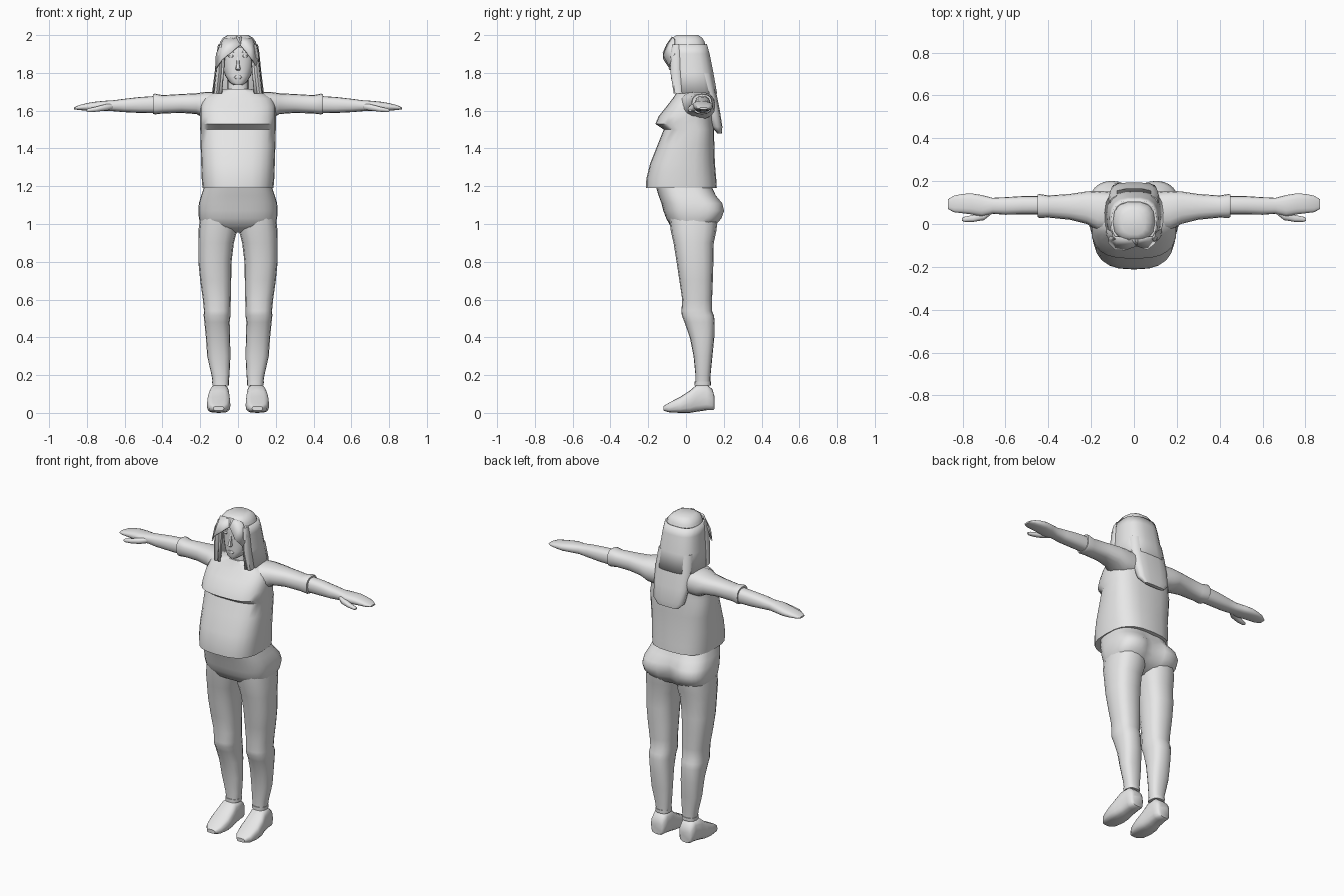
import bpy, bmesh, math

grey = bpy.data.materials.new("plain grey")
grey.diffuse_color = (0.8, 0.8, 0.8, 1)


def finish(name, bm, mirror=False, thick=0, angle=50):
    bmesh.ops.recalc_face_normals(bm, faces=bm.faces)
    me = bpy.data.meshes.new(name)
    bm.to_mesh(me)
    bm.free()
    me.materials.append(grey)
    me.shade_smooth()
    me.set_sharp_from_angle(angle=math.radians(angle))
    ob = bpy.data.objects.new(name, me)
    bpy.context.collection.objects.link(ob)
    if thick:
        m = ob.modifiers.new("thickness", 'SOLIDIFY')
        m.thickness, m.offset = thick, 0
    if mirror:
        m = ob.modifiers.new("mirror", 'MIRROR')
        m.use_mirror_merge = False
    return ob


def loft(name, rings, axis='z', n=16, p=2.5, mirror=False, gap=0, thick=0, warp=None):
    """Skin superellipse rings (position, a0, a1, b0, b1); gap opens the -b side."""
    bm = bmesh.new()
    loops = []
    for t, a0, a1, b0, b1 in rings:
        loop = []
        for i in range(n):
            if gap:
                ang = -math.pi / 2 + gap + (2 * math.pi - 2 * gap) * i / (n - 1)
            else:
                ang = 2 * math.pi * i / n
            c, s = math.cos(ang), math.sin(ang)
            a = (a0 + a1) / 2 + (a1 - a0) / 2 * math.copysign(abs(c) ** (2 / p), c)
            b = (b0 + b1) / 2 + (b1 - b0) / 2 * math.copysign(abs(s) ** (2 / p), s)
            co = {'z': (a, b, t), 'x': (t, a, b), 'y': (a, t, b)}[axis]
            loop.append(bm.verts.new(warp(*co) if warp else co))
        loops.append(loop)
    for lo, hi in zip(loops, loops[1:]):
        for i in range(n - 1 if gap else n):
            j = (i + 1) % n
            bm.faces.new((lo[i], lo[j], hi[j], hi[i]))
    if not gap:
        bm.faces.new(loops[0])
        bm.faces.new(loops[-1])
    return finish(name, bm, mirror, thick)


def sheet(name, pts, thick=0.008, mirror=False):
    bm = bmesh.new()
    bm.faces.new([bm.verts.new(p) for p in pts])
    bmesh.ops.triangulate(bm, faces=bm.faces)
    return finish(name, bm, mirror, thick)


def sym(*rows):
    """Rows (position, half width, b0, b1) to full ring rows."""
    return [(t, -w, w, b0, b1) for t, w, b0, b1 in rows]


# Shirt body with belly, bust ledge and sloping shoulders
loft("shirt", sym((1.19, .188, -.212, .163), (1.24, .192, -.21, .16), (1.32, .195, -.19, .153),
                  (1.42, .198, -.15, .15), (1.50, .2, -.118, .148), (1.53, .2, -.162, .147),
                  (1.57, .2, -.145, .145), (1.62, .2, -.105, .142), (1.665, .185, -.07, .135),
                  (1.695, .135, -.05, .12), (1.715, .07, -.04, .1)), n=24, p=2.8)


# Hips, with the back pushed out at each side and a cleft in the middle
def seat(x, y, z):
    if y > 0.03:
        k = max(0, 1 - abs(z - 1.07) / .13)
        y += k * (.03 * abs(x) / .2 - .035 * math.exp(-(x / .05) ** 2))
    return x, y, z


loft("hips", sym((.955, .05, -.02, .08), (.985, .19, -.08, .15), (1.03, .207, -.105, .185),
                 (1.07, .21, -.12, .195), (1.11, .207, -.13, .19), (1.15, .195, -.145, .16),
                 (1.2, .178, -.16, .135)), n=32, p=2.8, warp=seat)

# Trouser legs
loft("leg", [(.15, .05, .132, .05, .128), (.2, .045, .14, .05, .13), (.3, .04, .163, .04, .14),
             (.4, .042, .17, .02, .15), (.48, .044, .178, -.008, .152), (.515, .04, .182, -.022, .148),
             (.54, .04, .18, -.024, .138), (.6, .038, .186, -.02, .138), (.7, .036, .2, -.035, .142),
             (.8, .034, .21, -.05, .145), (.9, .022, .21, -.066, .147), (.96, .006, .21, -.08, .16),
             (1.04, 0, .2, -.09, .17)], p=2.5, mirror=True)
loft("ankle_band", [(.145, .048, .135, .045, .132), (.165, .048, .137, .045, .132)], mirror=True)

# Shoes
loft("shoe", [(-.12, .075, .13, .012, .035), (-.09, .052, .154, .003, .054), (-.03, .04, .165, 0, .085),
              (.02, .042, .162, 0, .118), (.055, .046, .153, .006, .148), (.11, .047, .147, .014, .152),
              (.14, .052, .143, .014, .125), (.15, .065, .132, .02, .09)], axis='y', p=3.2, mirror=True)

# Sleeves and forearms
loft("sleeve", [(.1, -.04, .15, 1.55, 1.7), (.17, -.03, .155, 1.555, 1.7), (.22, 0, .152, 1.582, 1.692),
                (.3, .02, .14, 1.588, 1.688), (.4, .03, .133, 1.585, 1.682), (.44, .028, .14, 1.58, 1.69),
                (.45, .032, .138, 1.584, 1.686)], axis='x', mirror=True)
loft("forearm", [(.43, .045, .13, 1.587, 1.678), (.52, .045, .13, 1.588, 1.672), (.6, .043, .125, 1.592, 1.663),
                 (.66, .048, .122, 1.597, 1.655), (.71, .035, .135, 1.598, 1.652), (.76, .045, .143, 1.598, 1.647),
                 (.8, .05, .14, 1.6, 1.64), (.84, .055, .132, 1.603, 1.63), (.868, .07, .115, 1.607, 1.617)],
     axis='x', mirror=True)
loft("thumb", [(.66, .05, .09, 1.605, 1.64), (.7, .018, .06, 1.6, 1.635), (.75, .01, .042, 1.594, 1.622),
               (.79, .01, .034, 1.592, 1.612), (.802, .015, .028, 1.596, 1.608)], axis='x', n=10, mirror=True)

# Neck and head
loft("neck", sym((1.66, .07, -.04, .1), (1.72, .055, -.03, .085), (1.8, .055, -.03, .085)))
loft("head", sym((1.735, .022, -.066, -.02), (1.75, .045, -.074, .03), (1.785, .068, -.074, .075),
                 (1.83, .082, -.073, .1), (1.88, .088, -.073, .1), (1.93, .088, -.072, .1),
                 (1.965, .072, -.06, .08)), n=20, p=2.4)

# Facial features
loft("nose", sym((1.812, .008, -.08, -.06), (1.82, .014, -.092, -.06), (1.84, .009, -.086, -.06),
                 (1.885, .006, -.074, -.06)), n=8)
loft("lips", sym((1.768, .012, -.079, -.06), (1.777, .023, -.081, -.06), (1.786, .012, -.08, -.06)), n=10)
loft("eye", [(1.882, .028, .048, -.074, -.06), (1.889, .022, .054, -.077, -.06),
             (1.896, .028, .048, -.074, -.06)], n=10, mirror=True)
loft("eyebrow", [(1.908, .018, .06, -.076, -.05), (1.915, .022, .056, -.076, -.05)], n=10, mirror=True)

# Hair: closed crown, open-fronted sides, long back
loft("hair_crown", sym((1.935, .102, -.082, .108), (1.965, .094, -.082, .1), (1.985, .08, -.076, .088),
                       (2.0, .055, -.05, .066)), n=14)
loft("hair_sides", sym((1.69, .132, -.075, .16), (1.8, .118, -.08, .14), (1.9, .108, -.08, .12),
                       (1.95, .1, -.08, .106)), n=16, p=2.8, gap=.6, thick=.012)
loft("hair_back", sym((1.48, .07, .165, .19), (1.515, .105, .135, .193), (1.6, .115, .1, .18),
                      (1.7, .122, .05, .16), (1.8, .115, .03, .14)), n=14, p=3)

# Fringe swept to each side, and the strands that frame the face
sheet("fringe_left", [(.02, -.072, 1.99), (-.075, -.062, 1.98), (-.115, -.06, 1.9), (-.118, -.085, 1.82),
                      (-.085, -.118, 1.87), (-.04, -.12, 1.905), (.015, -.1, 1.95)])
sheet("fringe_right", [(-.01, -.072, 1.99), (.075, -.062, 1.98), (.108, -.06, 1.9), (.095, -.09, 1.84),
                       (.06, -.118, 1.89), (.01, -.1, 1.95)])
loft("front_strand", [(1.69, .098, .13, -.065, -.01), (1.8, .085, .118, -.082, -.02),
                      (1.9, .08, .108, -.082, -.02), (1.95, .07, .1, -.07, -.02)], n=8, mirror=True)
